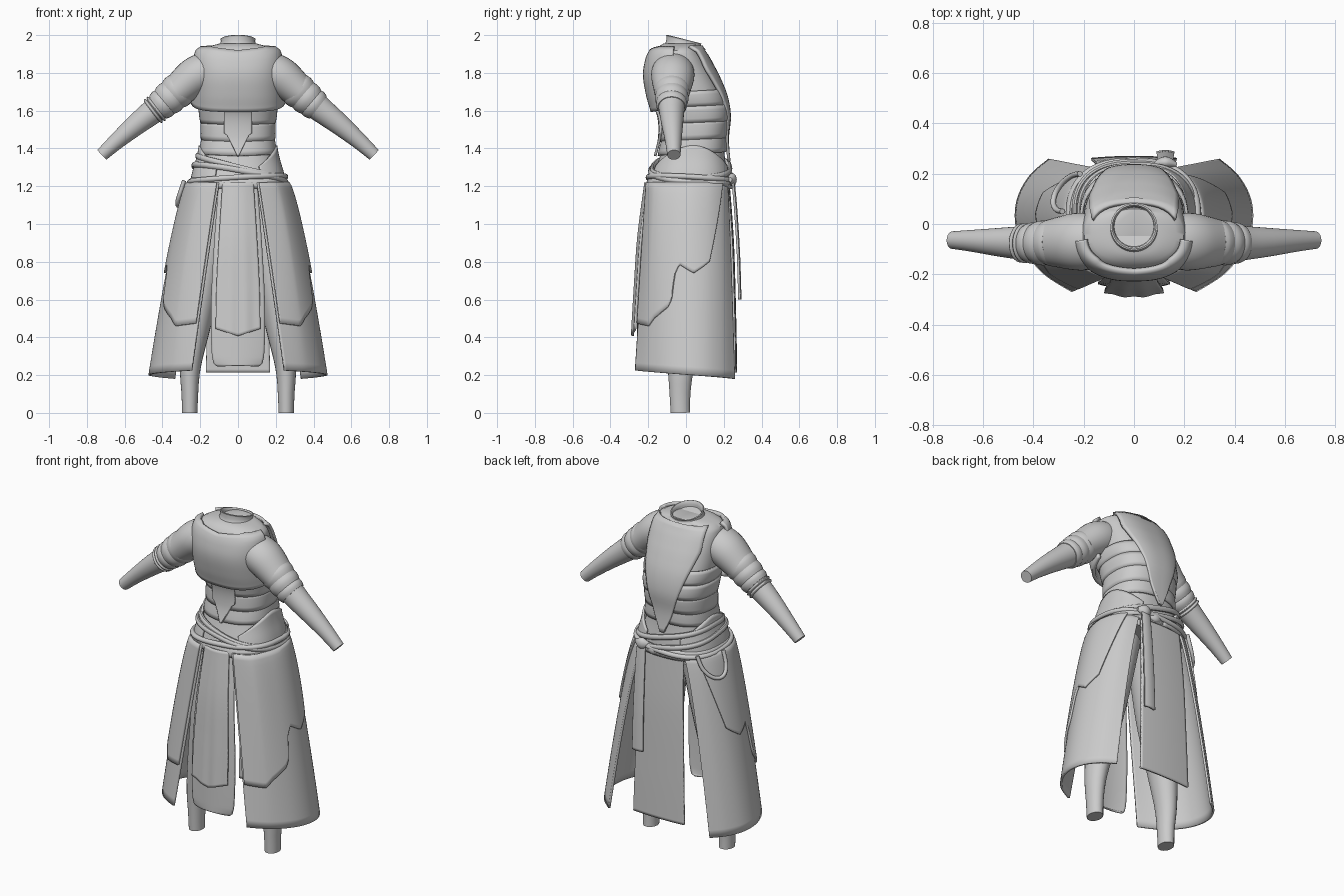
import bpy, bmesh, math
from mathutils import Vector

cube = bpy.data.objects.get("Cube")
if cube:
    bpy.data.objects.remove(cube)

cloth = bpy.data.materials.new("plain grey")
cloth.use_nodes = True
GREY = (0.6, 0.6, 0.6, 1)
cloth.diffuse_color = GREY
cloth.node_tree.nodes["Principled BSDF"].inputs["Base Color"].default_value = GREY


def at(keys, x):
    """Smooth value at x from rows of (x, values...) in rising order."""
    x = min(max(x, keys[0][0]), keys[-1][0])
    i = max(k for k in range(len(keys) - 1) if keys[k][0] <= x)
    t = (x - keys[i][0]) / (keys[i + 1][0] - keys[i][0])
    p = [keys[min(max(k, 0), len(keys) - 1)] for k in (i - 1, i, i + 1, i + 2)]
    return [0.5 * (2 * b + (c - a) * t + (2 * a - 5 * b + 4 * c - d) * t * t
                   + (3 * b - a - 3 * c + d) * t ** 3) for a, b, c, d in list(zip(*p))[1:]]


def straight(keys, x):
    """Like at, for one value and with sharp corners."""
    i = max(k for k in range(len(keys) - 1) if keys[k][0] <= x)
    (x0, y0), (x1, y1) = keys[i], keys[i + 1]
    return y0 + (y1 - y0) * (x - x0) / (x1 - x0)


def steps(a, b, n):
    return [a + (b - a) * i / n for i in range(n + 1)]


def surface(name, rows, closed=False, caps=False, thick=0.0, angle=40):
    """Skin a grid of points; optionally close it, cap it or thicken it."""
    bm = bmesh.new()
    grid = [[bm.verts.new(p) for p in row] for row in rows]
    n = len(grid[0])
    for a, b in zip(grid, grid[1:]):
        for j in range(n if closed else n - 1):
            k = (j + 1) % n
            bm.faces.new((a[j], a[k], b[k], b[j]))
    if caps:
        bm.faces.new(grid[0])
        bm.faces.new(grid[-1])
    bmesh.ops.recalc_face_normals(bm, faces=bm.faces)
    mesh = bpy.data.meshes.new(name)
    bm.to_mesh(mesh)
    bm.free()
    mesh.materials.append(cloth)
    ob = bpy.data.objects.new(name, mesh)
    bpy.context.collection.objects.link(ob)
    if thick:
        mod = ob.modifiers.new("thickness", "SOLIDIFY")
        mod.thickness, mod.offset = thick, 0
    bpy.ops.object.select_all(action="DESELECT")
    ob.select_set(True)
    bpy.context.view_layer.objects.active = ob
    bpy.ops.object.shade_smooth_by_angle(angle=math.radians(angle))


def tube(name, keys, n=24, length=20, squash=1.0):
    """Round limb through rows of (t, x, y, z, radius)."""
    rows = []
    for t in steps(keys[0][0], keys[-1][0], length):
        x, y, z, r = at(keys, t)
        d = (Vector(at(keys, t + 0.02)[:3]) - Vector(at(keys, t - 0.02)[:3])).normalized()
        u = Vector((0, 1, 0)).cross(d).normalized()
        v = d.cross(u)
        rows.append([Vector((x, y, z)) + r * (math.cos(a) * u + squash * math.sin(a) * v)
                     for a in steps(0, math.tau, n)[:-1]])
    surface(name, rows, closed=True, caps=True)


# Torso: height, half width, front y, back y
TORSO = [(1.16, .235, -.19, .225), (1.25, .225, -.172, .22), (1.36, .195, -.138, .205),
         (1.46, .18, -.115, .20), (1.57, .182, -.12, .21), (1.68, .198, -.165, .192),
         (1.79, .205, -.193, .147), (1.88, .206, -.185, .10), (1.93, .188, -.16, .068),
         (1.955, .10, -.12, .06)]


def body(a, z, off=0.0):
    """Point on the torso; angle 0 is the front, 90 is +x."""
    w, f, b = at(TORSO, z)
    s, c = math.sin(math.radians(a)), math.cos(math.radians(a))
    rx, ry = w + off, (b - f) / 2 + off
    k = (abs(s) ** 2.5 + abs(c) ** 2.5) ** -0.4
    return Vector((rx * k * s, (f + b) / 2 - ry * k * c, z))


surface("torso", [[body(a, z) for a in steps(0, 360, 64)[:-1]] for z in steps(1.16, 1.955, 44)],
        closed=True, caps=True)


def wrap(name, a0, a1, low, high, off, thick=0.014, n=48, m=10, bulge=0.0, lip=0.0):
    """Plate lying on the torso, its edges given as functions of the angle."""
    rows = []
    for v in steps(0, 1, m):
        out = off + bulge * math.sin(math.pi * v) + lip * (1 - v) ** 2.5
        rows.append([body(a, low(a) + (high(a) - low(a)) * v, out) for a in steps(a0, a1, n)])
    surface(name, rows, thick=thick)


def sin(a):
    return math.sin(math.radians(a))


# Chest plate with a scooped neckline, standing off the waist
wrap("chest_plate", -82, 82, lambda a: 1.595 + .05 * (abs(a) / 82) ** 3,
     lambda a: 1.915 + .02 * min(1, abs(a) / 45), .016, .02, m=16, bulge=.006, lip=.034)
# Waist bands, rising a little toward the back
for i, (z0, z1, off) in enumerate([(1.36, 1.455, .006), (1.435, 1.535, .010),
                                   (1.525, 1.61, .014), (1.61, 1.69, .010)]):
    wrap(f"waist_band_{i + 1}", -180, 180, lambda a: z0 + .025 * (abs(a) / 180),
         lambda a: z1 + .025 * (abs(a) / 180), off, .012, n=64, m=4, bulge=.004)


def plate(name, keys, back, off, thick, m=24):
    """Tapered plate on the torso from rows of (height, half width)."""
    rows = []
    for z in steps(keys[0][0], keys[-1][0], m):
        w = straight(keys, z)
        span = math.degrees(math.asin(min(.9, w / (at(TORSO, z)[0] + .02))))
        rows.append([body((180 if back else 0) + a, z, off) for a in steps(-span, span, 16)])
    surface(name, rows, thick=thick)


# Long back plate narrowing to the belt, and stomach plate with a pointed end
plate("back_plate", [(1.33, .012), (1.42, .05), (1.6, .105), (1.72, .14), (1.82, .165), (1.94, .16)], True, .02, .016)
plate("stomach_plate", [(1.36, .004), (1.47, .055), (1.48, .068), (1.6, .07)], False, .026, .014)

# Neck with a collar, tilted down toward the back
NECK = [(0, .118, 1.925), (.3, .096, 1.95), (.75, .091, 1.97), (1, .093, 1.978), (1.1, .082, 1.976), (1.3, .078, 1.945)]
surface("collar", [[(r * math.sin(a), -.012 - r * math.cos(a), z + .022 * math.cos(a) * min(1, t * 1.5))
                    for a in steps(0, math.tau, 40)[:-1]]
                   for t in steps(0, 1.3, 16) for r, z in [at(NECK, t)]], closed=True, caps=True)

# Arms: bare forearm, short sleeve, wrapped bands at the elbow
ARM = [(0, .13, -.07, 1.82, .092), (.2, .22, -.07, 1.785, .099), (.45, .325, -.074, 1.70, .083),
       (.62, .405, -.076, 1.632, .072), (.8, .50, -.074, 1.558, .061), (1.05, .62, -.068, 1.458, .047),
       (1.25, .70, -.064, 1.385, .033), (1.31, .721, -.064, 1.366, .035)]


def arm_part(name, side, t0, t1, grow, flare=0.0, squash=1.0):
    keys = []
    for t in steps(t0, t1, 6):
        x, y, z, r = at(ARM, t)
        lift = flare * math.sin(math.pi * (t - t0) / (t1 - t0))
        keys.append((t, side * x, y, z, r + grow + lift))
    tube(name, keys, n=32, length=14, squash=squash)


for side, tag in ((1, "left"), (-1, "right")):
    arm_part(f"{tag}_arm", side, 0, 1.31, 0)
    arm_part(f"{tag}_sleeve", side, 0, .46, .003, .002, 1.1)
    for i, (t0, t1, g) in enumerate([(.40, .50, .005), (.49, .59, .006), (.58, .66, .004)]):
        arm_part(f"{tag}_elbow_band_{i + 1}", side, t0, t1, g, .006)
for i in range(2):
    arm_part(f"right_arm_ring_{i + 1}", -1, .665 + .03 * i, .69 + .03 * i, .003, .008)

# Legs
LEG = [(0, .11, .0, 1.15, .11), (.3, .165, -.015, .8, .10), (.6, .215, -.02, .5, .08),
       (.85, .252, -.028, .25, .056), (1, .255, -.032, .1, .044), (1.1, .255, -.03, 0, .041)]
for side, tag in ((1, "left"), (-1, "right")):
    tube(f"{tag}_leg", [(t, side * x, y, z, r) for t, x, y, z, r in LEG], squash=1.25)

# Skirt: outline at the belt and at the hem, from front edge round to back edge
TOP = [(0, .10, -.20), (1, .19, -.155), (2, .24, -.06), (3, .255, .03), (4, .235, .12), (5, .19, .185), (6, .135, .215)]
HEM = [(0, .25, -.268), (1, .36, -.195), (2, .435, -.10), (3, .468, 0), (4, .46, .10), (5, .41, .19), (6, .335, .255)]


def skirt(side, u, z, off=0.0):
    t = max(0, 1.22 - z) / 1.03
    a, b = Vector(at(TOP, u)), Vector(at(HEM, u))
    d = (Vector(at(HEM, u + .1)) - Vector(at(HEM, u - .1))).normalized()
    p = a.lerp(b, t ** (.75 + .25 * max(0, 1 - u))) + off * Vector((d.y, -d.x))
    return Vector((side * p.x, p.y, z))


# Stepped hem of the short outer panel: fraction along, height
STEP = [(0, .475), (.22, .46), (.3, .50), (.48, .56), (.53, .60), (.56, .73), (.61, .785), (.7, .765),
        (.82, .74), (.92, .77), (1, .80)]

for side, tag in ((1, "left"), (-1, "right")):
    surface(f"{tag}_skirt_panel",
            [[skirt(side, u, 1.22 + (.225 - .0075 * u - 1.22) * v) for u in steps(0, 6, 40)]
             for v in steps(0, 1, 24)], thick=.012)
    rows = []
    for v in steps(0, 1, 24):
        row = []
        for s in steps(0, 1, 60):
            z = 1.22 + (straight(STEP, s) - 1.22) * v
            row.append(skirt(side, .1 + s * (3.9 + 1.0 * max(0, z - .75) / .47), z, .012))
        rows.append(row)
    surface(f"{tag}_outer_panel", rows, thick=.012)


def tabard(name, keys, bow, x0=0.0, ripple=0.0, point=0.0):
    """Hanging cloth: rows of (drop, height, half width, y); point lowers the middle of the hem."""
    rows = []
    for t in steps(0, keys[-1][0], 30):
        z, w, y = at(keys, t)
        drop = point * t / keys[-1][0]
        rows.append([(x0 + w * s, y + bow * s * s + ripple * t * math.cos(s * 9), z - drop * (1 - abs(s)))
                     for s in steps(-1, 1, 24)])
    surface(name, rows, thick=.012)


tabard("front_tabard", [(0, 1.22, .08, -.215), (1, .95, .098, -.252), (2, .7, .112, -.27), (3, .445, .118, -.285)],
       .018, ripple=.0008, point=.038)
tabard("front_under_tabard", [(0, 1.22, .10, -.19), (1, .9, .125, -.235), (2, .55, .142, -.25),
                              (3, .29, .135, -.255), (3.3, .25, .105, -.255)], .02)
tabard("back_tabard", [(0, 1.22, .135, .225), (1, .9, .15, .248), (2, .5, .162, .26), (3, .215, .17, .265)], -.008)
tabard("belt_tail", [(0, 1.24, .026, .25), (1, 1.1, .03, .264), (2, .85, .033, .28), (3, .6, .035, .288)],
       -.006, x0=.125)

# Hip plates and belt
for side, tag in ((1, "left"), (-1, "right")):
    wrap(f"{tag}_hip_plate", 90 * side - 62, 90 * side + 62, lambda a: 1.22,
         lambda a: 1.30 + .115 * max(0, math.cos(math.radians((a - 90 * side) * 1.4))), .016, .014)
wrap("belt_band", -180, 180, lambda a: 1.19, lambda a: 1.245, .012, .02, n=64, m=4, bulge=.008)


def rope(name, height, off, r, flat=1.0):
    """Closed cord around the hips; its height depends on the angle."""
    rows = []
    for a in steps(-180, 180, 72)[:-1]:
        rows.append([body(a, height(a), off + r * math.cos(b)) + Vector((0, 0, flat * r * math.sin(b)))
                     for b in steps(0, math.tau, 10)[:-1]])
    surface(name, rows + rows[:1], closed=True)


rope("belt_cord_upper", lambda a: 1.30 - .06 * sin(a), .018, .013, 1.3)
rope("belt_cord_cross", lambda a: 1.265 - .05 * sin(a - 25), .026, .012, 1.3)
rope("belt_cord_lower", lambda a: 1.235 + .02 * sin(a + 40), .026, .015)

# Knot at the back and a hanging loop at the right hip
for i, (x, z, r) in enumerate([(.125, 1.235, .034), (.05, 1.215, .026)]):
    tube(f"belt_knot_{i + 1}", [(0, x - .045, .238, z, .012), (.5, x, .245, z, r), (1, x + .045, .235, z, .012)],
         n=16, length=10, squash=.7)
loop = []
for k in steps(0, 1, 8):
    c = math.pi * k
    loop.append((k, -.25 - .035 * math.cos(c) - .062 * math.sin(c), .125 - .075 * math.cos(c),
                 1.23 - .135 * math.sin(c) ** .8, .011))
tube("hip_loop", loop, n=10, length=32)
